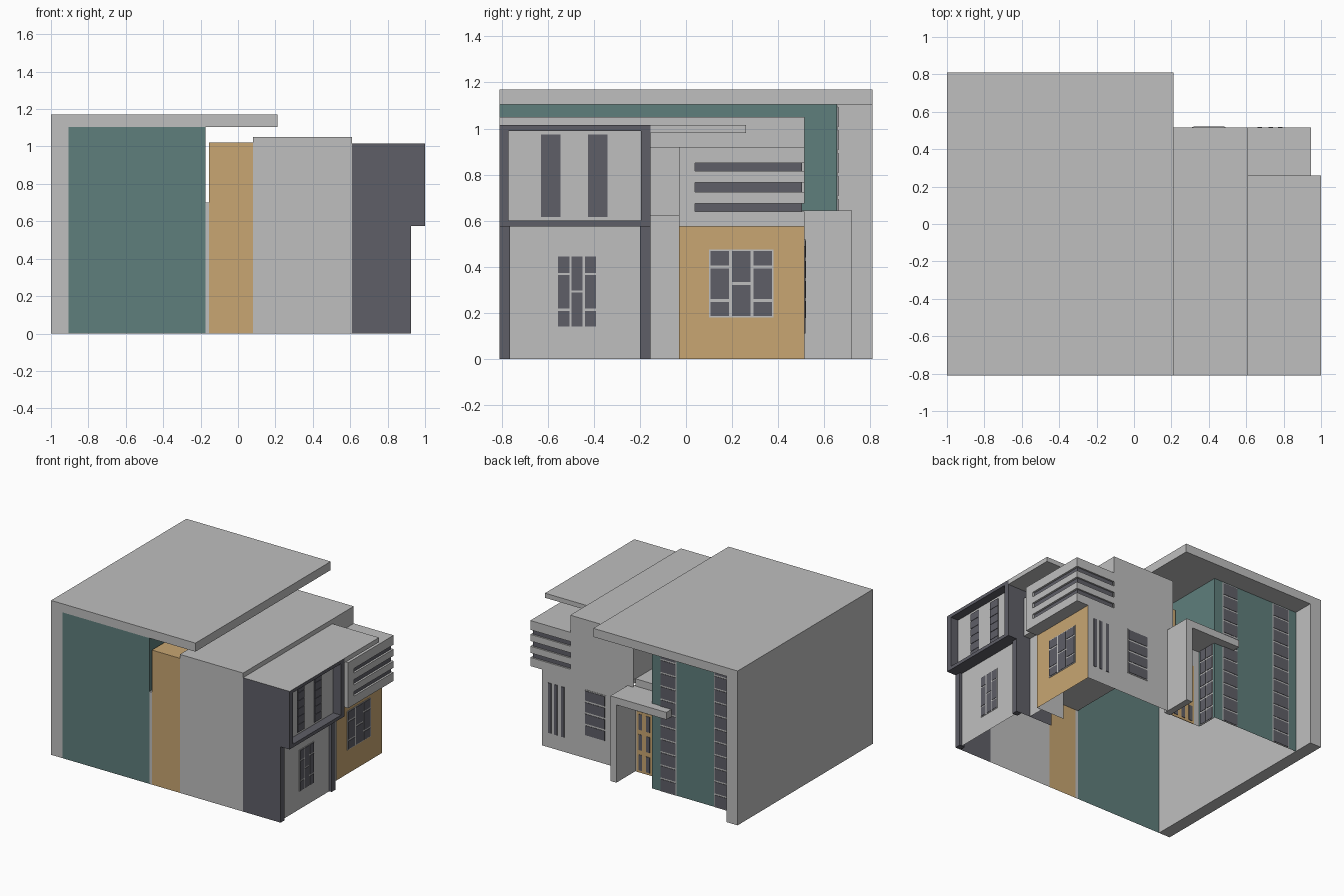
import bpy, bmesh

if "Cube" in bpy.data.objects:
    bpy.data.objects.remove(bpy.data.objects["Cube"])


def material(name, r, g, b):
    m = bpy.data.materials.new(name)
    m.diffuse_color = (r, g, b, 1)
    m.use_nodes = True
    m.node_tree.nodes["Principled BSDF"].inputs["Base Color"].default_value = m.diffuse_color
    return m


GRAY = material("light_gray", 0.52, 0.52, 0.52)
TEAL = material("teal", 0.114, 0.209, 0.202)
TAN = material("tan", 0.578, 0.381, 0.168)
DARK = material("dark_slate", 0.114, 0.114, 0.136)

# Corner index bits: x=1, y=2, z=4. Lower case = negative side, upper = positive.
SIDES = {"x": (0, 4, 6, 2), "X": (1, 3, 7, 5), "y": (0, 1, 5, 4),
         "Y": (2, 6, 7, 3), "z": (0, 2, 3, 1), "Z": (4, 5, 7, 6)}


def add_box(bm, x, y, z, keep="xXyYzZ", mat=0):
    v = [bm.verts.new((x[i & 1], y[i >> 1 & 1], z[i >> 2 & 1])) for i in range(8)]
    for s in keep:
        bm.faces.new([v[i] for i in SIDES[s]]).material_index = mat
    for p in v:
        if not p.link_faces:
            bm.verts.remove(p)


def finish(name, bm, mats):
    me = bpy.data.meshes.new(name)
    bm.to_mesh(me)
    bm.free()
    for m in mats:
        me.materials.append(m)
    ob = bpy.data.objects.new(name, me)
    bpy.context.collection.objects.link(ob)
    return ob


def box(name, x, y, z, mat, keep="xXyYzZ"):
    bm = bmesh.new()
    add_box(bm, x, y, z, keep)
    return finish(name, bm, [mat])


def recolor(ob, mat, axis):
    """Second colour on the faces looking along +axis."""
    ob.data.materials.append(mat)
    for p in ob.data.polygons:
        if p.normal[axis] > 0.5:
            p.material_index = 1


def window(name, axis, pos, u, v, columns, gap=0.01, frame=GRAY):
    """Thin frame plate with panes; each column is a list of row breaks 0..1."""
    bm = bmesh.new()

    def plate(uu, vv, thick, mat):
        d = (pos - 0.002, pos + thick)
        if axis == "X":
            add_box(bm, d, uu, vv, mat=mat)
        else:
            add_box(bm, uu, d, vv, mat=mat)

    plate(u, v, 0.003, 0)
    w, h = (u[1] - u[0]) / len(columns), v[1] - v[0]
    for i, rows in enumerate(columns):
        for a, b in zip(rows, rows[1:]):
            plate((u[0] + i * w + gap / 2, u[0] + (i + 1) * w - gap / 2),
                  (v[0] + a * h + gap / 2, v[0] + b * h - gap / 2), 0.006, 1)
    return finish(name, bm, [frame, DARK])


def even(n):
    return [i / n for i in range(n + 1)]


F, B = -0.81, 0.81

# Tall left wall and main roof slab
box("left_wall", (-1, -0.905), (F, B), (0, 1.105), GRAY)
box("main_roof", (-1, 0.21), (F, B), (1.105, 1.17), GRAY)

# Teal hall: front and back walls, right side open below the vestibule roof
box("hall_walls", (-0.905, -0.175), (F, 0.655), (0, 1.105), TEAL, "yY")
box("hall_upper_side", (-0.905, -0.175), (F, 0.655), (0.7, 1.105), TEAL, "X")
box("hall_lower_side", (-0.905, -0.175), (0.49, 0.655), (0, 0.7), TEAL, "X")
for i, u in enumerate([(-0.38, -0.245), (-0.84, -0.695)]):
    window(f"hall_window_strip_{i + 1}", "Y", 0.655, u, (0, 1.1), [even(11)], 0.012)
window("hall_side_window", "X", -0.175, (0.5, 0.64), (0, 0.6), [even(6)] * 2, 0.012)

# Tan stair block
box("tan_front", (-0.155, 0.08), (F, 0.26), (0, 1.02), TAN, "yZ")
box("tan_upper", (-0.155, 0.08), (F, 0.26), (0.7, 1.02), TAN, "xY")

# Vestibule with door wall
box("vestibule", (-0.175, 0.08), (F, 0.49), (0, 0.7), GRAY, "YZ")
box("front_infill", (-0.175, -0.155), (F, 0.49), (0, 0.7), GRAY, "y")
window("door", "Y", 0.49, (-0.125, 0.07), (0, 0.46), [even(3)] * 3, 0.035, TAN)

# Porch
box("porch_pillar", (0.08, 0.13), (0.48, 0.72), (0, 0.59), GRAY)
box("porch_roof", (-0.34, 0.13), (0.48, 0.72), (0.59, 0.645), GRAY)

# Central gray block
box("central_block", (0.08, 0.61), (F, 0.515), (0, 1.05), GRAY, "yYZ")
box("central_left_side", (0.08, 0.61), (F, 0.515), (0.7, 1.05), GRAY, "x")
box("central_right_side", (0.08, 0.61), (F, 0.515), (0.9, 1.05), GRAY, "X")
window("back_window", "Y", 0.515, (0.31, 0.49), (0.17, 0.52), [even(4)], 0.014)

# Right wing, ground floor with tan side
recolor(box("wing_lower", (0.61, 0.845), (-0.03, 0.515), (0, 0.575), GRAY, "yXY"), TAN, 0)
BRICK = [[0, 0.25, 0.74, 1], [0, 0.5, 1], [0, 0.25, 0.74, 1]]
window("wing_window", "X", 0.845, (0.10, 0.38), (0.18, 0.475), BRICK, 0.012)
for i, x in enumerate((0.66, 0.718, 0.769)):
    box(f"back_slit_{i + 1}", (x, x + 0.025), (0.513, 0.519), (0.11, 0.49), DARK)

# Right wing, upper floor: gray bands around a recessed dark core
box("louvre_core", (0.617, 0.93), (0.03, 0.503), (0.6, 0.9), DARK)
box("louvre_end", (0.61, 0.945), (-0.03, 0.04), (0.575, 0.92), GRAY)
for i, z in enumerate([(0.575, 0.64), (0.675, 0.725), (0.765, 0.815), (0.85, 0.92)]):
    box(f"louvre_band_{i + 1}", (0.61, 0.945), (0.04, 0.515), z, GRAY)

# Recessed link between wing and dark block
box("link_lower", (0.61, 0.805), (-0.155, -0.03), (0, 0.62), GRAY, "XZ")
box("link_upper", (0.61, 0.86), (-0.155, -0.03), (0.62, 0.92), GRAY)
box("link_canopy", (0.61, 1.0), (-0.155, 0.26), (0.98, 1.015), GRAY)

# Dark block, ground floor
box("dark_lower_walls", (0.61, 0.925), (F, -0.155), (0, 0.575), DARK, "yY")
for i, y in enumerate([(F, -0.765), (-0.2, -0.155)]):
    box(f"dark_post_{i + 1}", (0.88, 0.925), y, (0, 0.575), DARK)
box("lower_panel", (0.61, 0.905), (-0.765, -0.2), (0, 0.575), GRAY, "X")
window("lower_window", "X", 0.905, (-0.56, -0.385), (0.135, 0.45), BRICK)

# Dark block, upper floor frame with recessed panel
box("frame_bottom", (0.61, 1), (F, -0.155), (0.575, 0.6), DARK)
recolor(box("frame_top", (0.61, 1), (F, -0.155), (0.99, 1.015), DARK), GRAY, 2)
for i, y in enumerate([(F, -0.77), (-0.195, -0.155)]):
    box(f"frame_side_{i + 1}", (0.61, 1), y, (0.6, 0.99), DARK)
box("upper_panel", (0.61, 0.935), (-0.77, -0.195), (0.6, 0.99), GRAY, "X")
for i, y in enumerate([(-0.63, -0.545), (-0.425, -0.34)]):
    window(f"upper_window_{i + 1}", "X", 0.935, y, (0.615, 0.975), [even(6)], 0.004, DARK)
